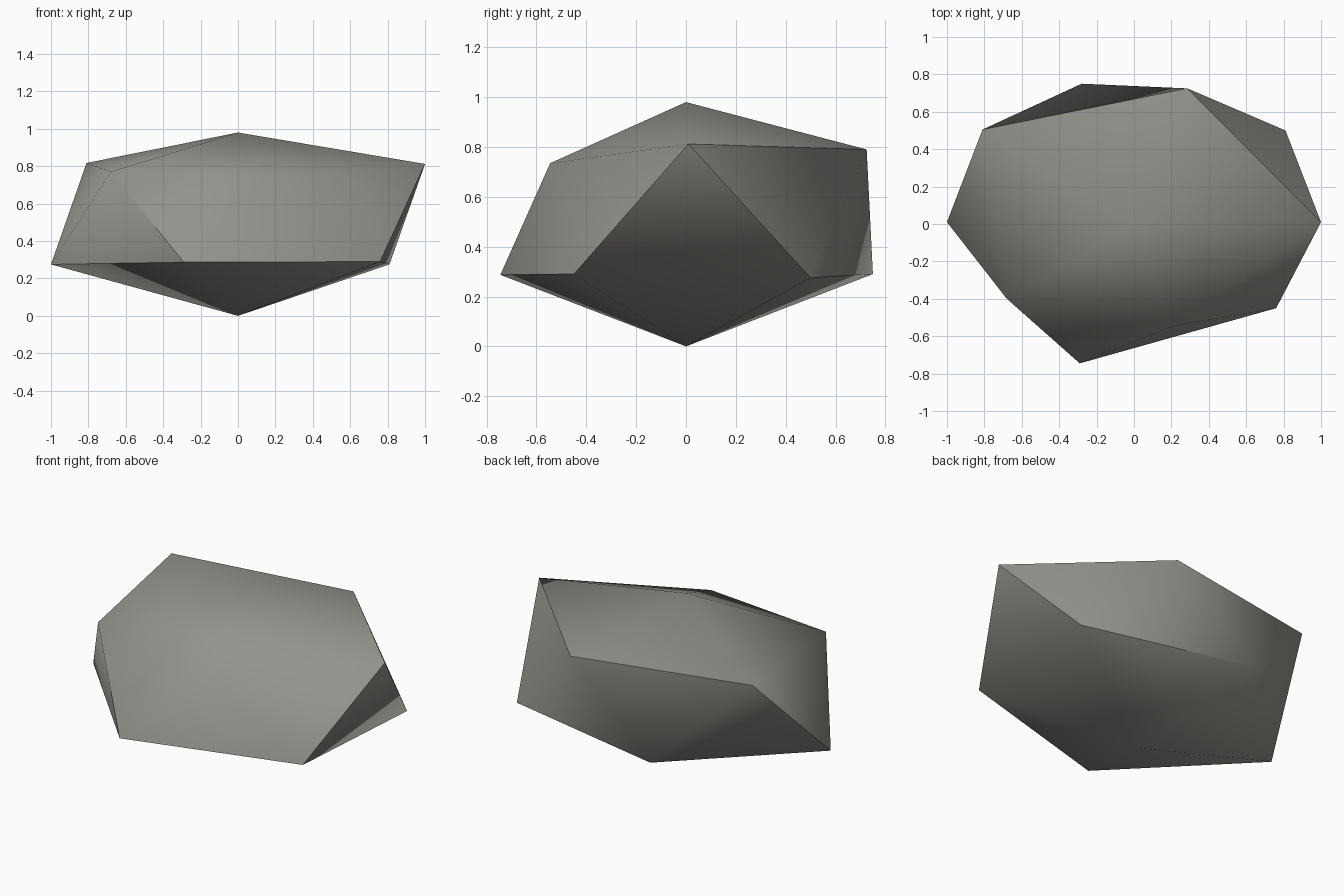
import bpy, bmesh, math
from mathutils import Vector

if "Cube" in bpy.data.objects:
    bpy.data.objects.remove(bpy.data.objects["Cube"])

# Boulder: a 20-sided icosphere, squashed and with its corners nudged
corners = [Vector(c) for c in (
    (0, 0, 0), (0, 0, 0.98),
    # lower ring
    (0.76, -0.45, 0.29), (-0.29, -0.745, 0.287), (-1, 0.01, 0.275),
    (-0.28, 0.75, 0.29), (0.81, 0.5, 0.275),
    # upper ring
    (0.21, -0.545, 0.735), (-0.68, -0.4, 0.77), (-0.81, 0.505, 0.817),
    (0.285, 0.725, 0.79), (1, 0.01, 0.812))]

bm = bmesh.new()
bmesh.ops.create_icosphere(bm, subdivisions=1, radius=1)
for v in bm.verts:
    p = Vector((v.co.x * 1.118, v.co.y * 0.88, 0.547 + v.co.z * 0.6))
    v.co = min(corners, key=lambda c: (c - p).length)
bmesh.ops.recalc_face_normals(bm, faces=bm.faces[:])
mesh = bpy.data.meshes.new("boulder")
bm.to_mesh(mesh)
bm.free()
boulder = bpy.data.objects.new("boulder", mesh)
bpy.context.collection.objects.link(boulder)

# Warm grey stone
stone = bpy.data.materials.new("stone grey")
stone.diffuse_color = (0.30, 0.29, 0.265, 1)
stone.use_nodes = True
stone.node_tree.nodes["Principled BSDF"].inputs["Base Color"].default_value = stone.diffuse_color
mesh.materials.append(stone)

# Soft shading, only the steepest creases stay sharp
bpy.context.view_layer.objects.active = boulder
boulder.select_set(True)
bpy.ops.object.shade_smooth_by_angle(angle=math.radians(50))
